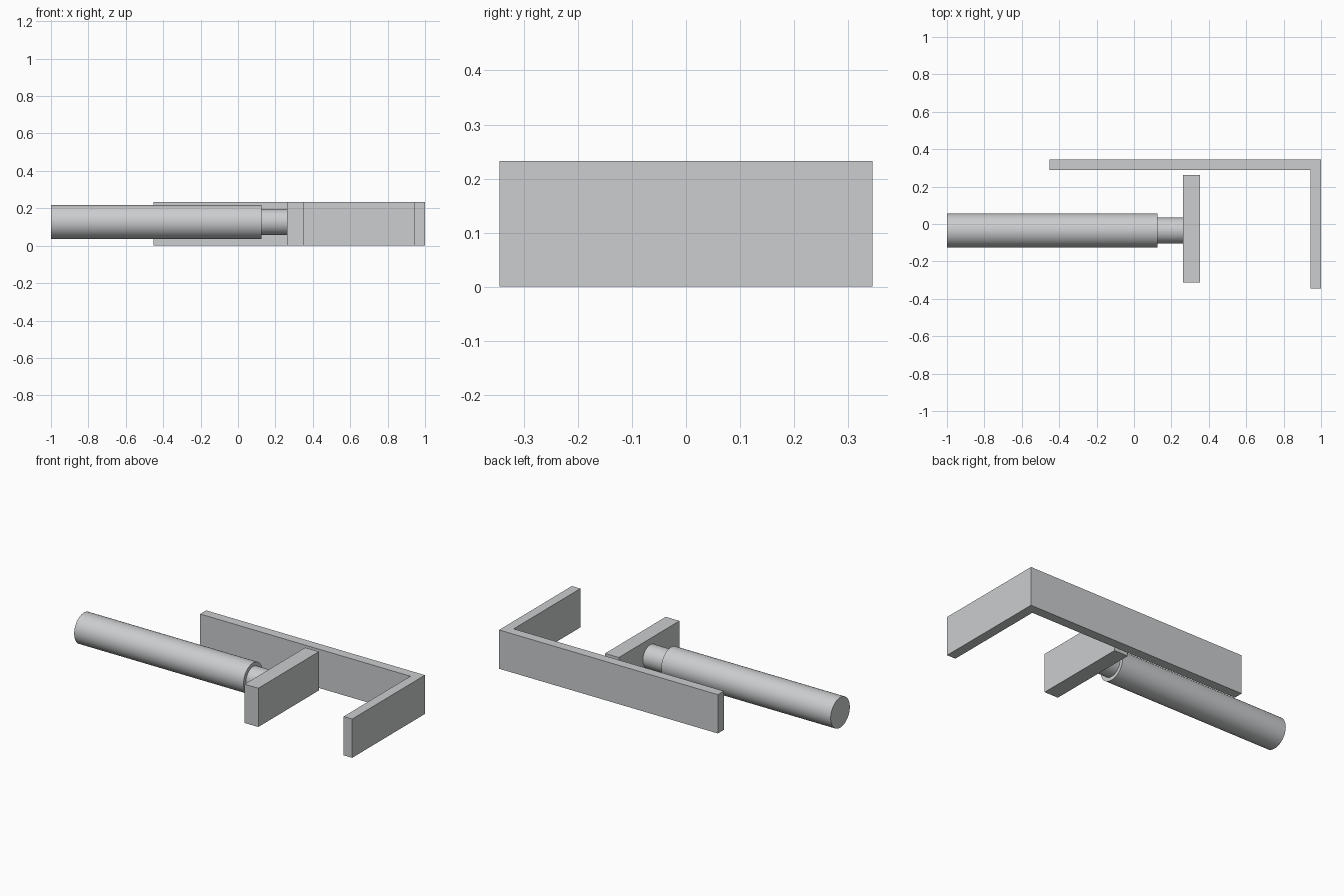
import bpy
import bmesh
from math import pi, radians
from mathutils import Matrix, Vector

cube = bpy.data.objects.get("Cube")
if cube:
    bpy.data.objects.remove(cube, do_unlink=True)

HEIGHT = 0.233      # shared height of the bars
AXIS_Y, AXIS_Z = -0.035, 0.127

# Single metal colour
metal = bpy.data.materials.new("light_grey_metal")
metal.use_nodes = True
colour = (0.6, 0.61, 0.62, 1)
metal.diffuse_color = colour
metal.node_tree.nodes["Principled BSDF"].inputs["Base Color"].default_value = colour


def add_object(name, bm):
    bmesh.ops.recalc_face_normals(bm, faces=bm.faces)
    mesh = bpy.data.meshes.new(name)
    bm.to_mesh(mesh)
    bm.free()
    mesh.materials.append(metal)
    obj = bpy.data.objects.new(name, mesh)
    bpy.context.collection.objects.link(obj)
    return obj


def extruded_profile(name, points):
    """Raise a plan outline from the ground to the shared height."""
    bm = bmesh.new()
    face = bm.faces.new([bm.verts.new((x, y, 0)) for x, y in points])
    result = bmesh.ops.extrude_face_region(bm, geom=[face])
    top = [v for v in result["geom"] if isinstance(v, bmesh.types.BMVert)]
    bmesh.ops.translate(bm, verts=top, vec=Vector((0, 0, HEIGHT)))
    return add_object(name, bm)


def cylinder_x(name, x0, x1, radius):
    """Cylinder lying along x on the shared axis."""
    bm = bmesh.new()
    place = Matrix.Translation(((x0 + x1) / 2, AXIS_Y, AXIS_Z)) @ Matrix.Rotation(pi / 2, 4, "Y")
    bmesh.ops.create_cone(bm, cap_ends=True, segments=64, radius1=radius,
                          radius2=radius, depth=x1 - x0, matrix=place)
    obj = add_object(name, bm)
    bpy.ops.object.select_all(action="DESELECT")
    obj.select_set(True)
    bpy.context.view_layer.objects.active = obj
    bpy.ops.object.shade_smooth_by_angle(angle=radians(30))
    return obj


# L-shaped bracket: long back wall and end wall
extruded_profile("corner_bracket", [
    (-0.453, 0.345), (1, 0.345), (1, -0.345),
    (0.943, -0.345), (0.943, 0.288), (-0.453, 0.288)])

# Push plate on the end of the rod
extruded_profile("push_plate", [
    (0.263, -0.313), (0.354, -0.313), (0.354, 0.262), (0.263, 0.262)])

# Piston body and rod
cylinder_x("piston_body", -1, 0.125, 0.091)
cylinder_x("piston_rod", 0.1, 0.264, 0.069)
